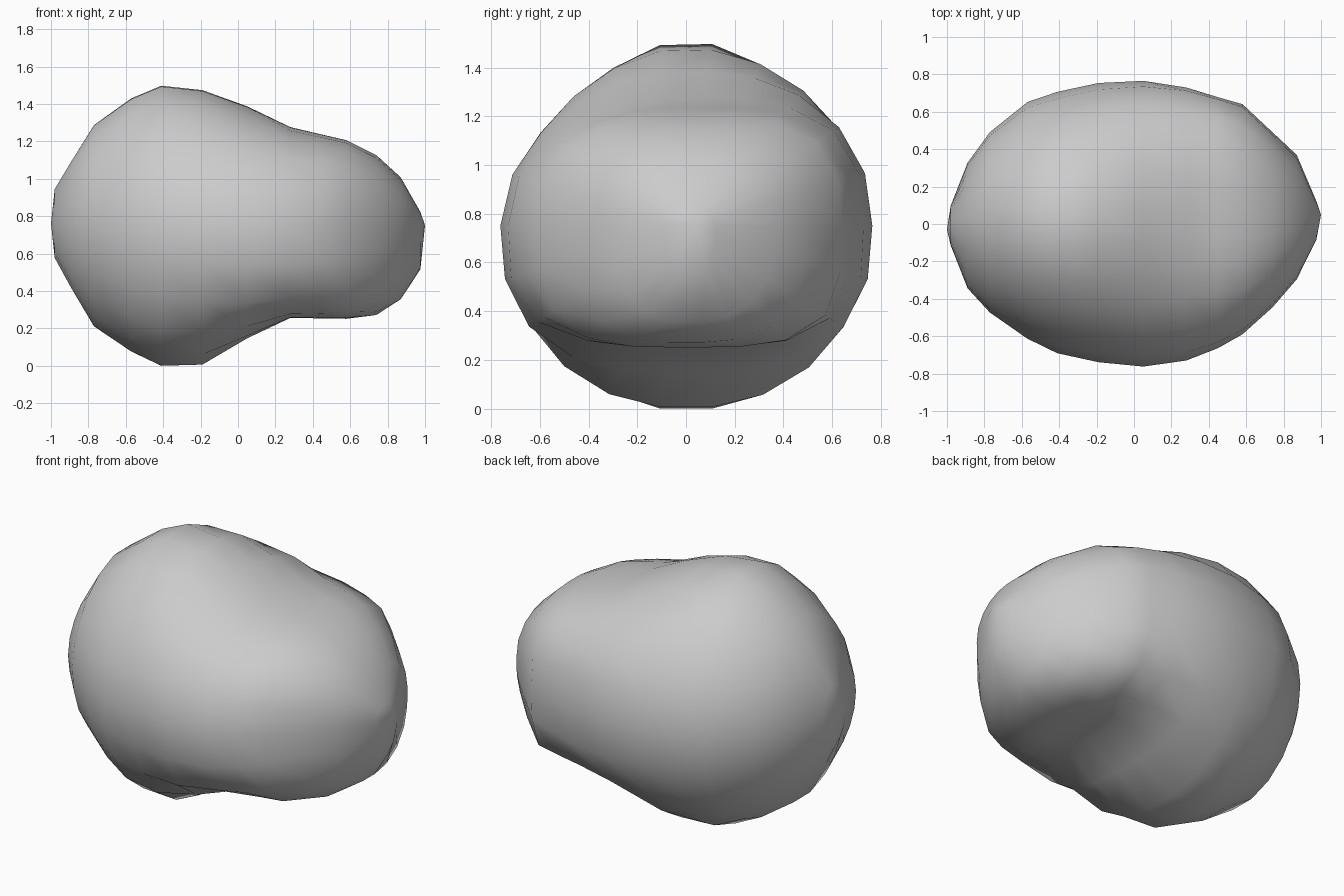
import bpy, bmesh, math

if "Cube" in bpy.data.objects:
    bpy.data.objects.remove(bpy.data.objects["Cube"])

# Silhouette profiles along x
TOP = [(-1, .77), (-.98, .96), (-.87, 1.14), (-.76, 1.32), (-.54, 1.47), (-.41, 1.52), (-.19, 1.49),
       (.07, 1.39), (.31, 1.27), (.56, 1.225), (.75, 1.13), (.93, .96), (1, .76)]
BOTTOM = [(-1, .75), (-.985, .59), (-.78, .22), (-.61, .1), (-.43, 0), (-.19, .01), (.04, .15),
          (.26, .265), (.58, .26), (.74, .28), (.84, .32), (.985, .53), (1, .74)]
BACK = [(-1, 0), (-.955, .22), (-.81, .46), (-.56, .66), (-.27, .75), (.15, .77), (.44, .68),
        (.57, .65), (.88, .36), (1, .06)]
FRONT = [(-1, .04), (-.93, .3), (-.7, .55), (-.35, .72), (.03, .765), (.35, .72), (.65, .55),
         (.91, .25), (1, .02)]
# Squareness of the sections: round big lobe, boxier small lobe
SQ_TOP_BACK = [(-1, 2), (-.4, 1.8), (0, 2.1), (.4, 3.3), (.7, 2.8), (1, 2)]
SQ_TOP_FRONT = [(-1, 2), (-.4, 1.7), (0, 1.85), (.4, 2.3), (.7, 2.4), (1, 2)]
SQ_LOW = [(-1, 2), (-.4, 2.05), (-.1, 2.2), (.3, 3.5), (.6, 3.6), (.8, 2.8), (1, 2)]


def sample(table, x):
    for (x0, v0), (x1, v1) in zip(table, table[1:]):
        if x <= x1:
            return v0 + (v1 - v0) * (x - x0) / (x1 - x0)
    return table[-1][1]


# Two-lobed boulder lofted from superellipse rings
STATIONS = [-.98, -.89, -.77, -.57, -.41, -.19, .05, .28, .45, .58, .74, .87, .975]
SIDES = 22
MID = .76
bm = bmesh.new()
rings = []
for x in STATIONS:
    ring = []
    for i in range(SIDES):
        t = math.tau * i / SIDES
        c, s = math.cos(t), math.sin(t)
        a = sample(BACK if c > 0 else FRONT, x)
        b = sample(TOP, x) - MID if s >= 0 else MID - sample(BOTTOM, x)
        n = sample(SQ_LOW if s < 0 else SQ_TOP_BACK if c > 0 else SQ_TOP_FRONT, x)
        r = (abs(c / a) ** n + abs(s / b) ** n) ** (-1 / n)
        ring.append(bm.verts.new((x, r * c, MID + r * s)))
    rings.append(ring)
for r0, r1 in zip(rings, rings[1:]):
    for i in range(SIDES):
        j = (i + 1) % SIDES
        bm.faces.new((r0[i], r0[j], r1[j], r1[i]))

# Rounded end tips
for ring, tip in ((rings[0], (-1, -.03, .77)), (rings[-1], (1, .05, .76))):
    v = bm.verts.new(tip)
    for i in range(SIDES):
        bm.faces.new((ring[i], ring[(i + 1) % SIDES], v))
bmesh.ops.recalc_face_normals(bm, faces=bm.faces)
for f in bm.faces:
    f.smooth = True

# Rest the lowest point on the ground
low = min(v.co.z for v in bm.verts)
bmesh.ops.translate(bm, verts=bm.verts, vec=(0, 0, -low))

mesh = bpy.data.meshes.new("boulder")
bm.to_mesh(mesh)
bm.free()
bpy.context.collection.objects.link(bpy.data.objects.new("boulder", mesh))
